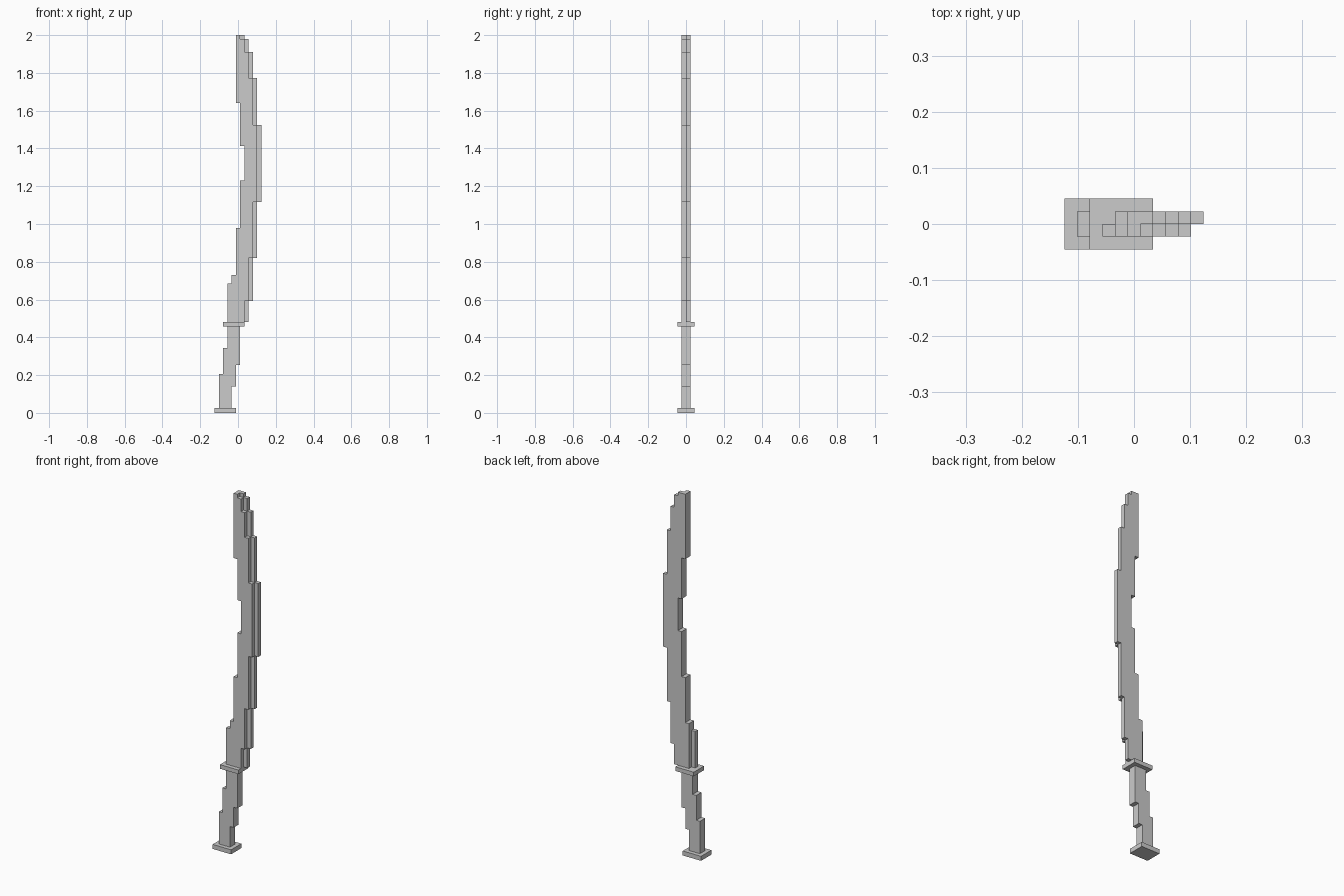
import bpy, bmesh

if "Cube" in bpy.data.objects:
    bpy.data.objects.remove(bpy.data.objects["Cube"])

V = 0.0226           # step width
H = V / 2            # all edges lie on odd multiples of half a step


def prism(name, outline, y0, y1):
    """Extrude an x/z outline from y0 to y1."""
    bm = bmesh.new()
    face = bm.faces.new([bm.verts.new((x, y0, z)) for x, z in outline])
    ext = bmesh.ops.extrude_face_region(bm, geom=[face])
    moved = [g for g in ext["geom"] if isinstance(g, bmesh.types.BMVert)]
    bmesh.ops.translate(bm, verts=moved, vec=(0, y1 - y0, 0))
    bmesh.ops.recalc_face_normals(bm, faces=bm.faces)
    mesh = bpy.data.meshes.new(name)
    bm.to_mesh(mesh)
    bm.free()
    obj = bpy.data.objects.new(name, mesh)
    bpy.context.collection.objects.link(obj)
    return obj


def stepped(z0, left, right):
    """Stepped outline; each side lists (edge in half steps, top z)."""
    def side(steps):
        pts, z = [], z0
        for k, top in steps:
            pts += [(k * H, z), (k * H, top)]
            z = top
        return pts
    return side(right) + side(left)[::-1]


# Pommel and guard plates
prism("pommel", stepped(0, [(-11, .025)], [(-1, .025)]), -2 * V, 2 * V)
prism("guard", stepped(.458, [(-7, .481)], [(3, .481)]), -2 * V, 2 * V)

# Handle, leaning in steps
prism("handle", stepped(.025, [(-9, .205), (-7, .343), (-5, .458)],
                        [(-3, .14), (-1, .253), (1, .458)]), -V, V)

# Blade: two layers, the back one reaching one step further
spine = [(-1, .98), (1, 1.23), (3, 1.412), (1, 1.64), (-1, 2.0)]
edge = [(5, .593), (7, .82), (9, 1.117), (11, 1.525),
        (9, 1.773), (7, 1.91), (5, 1.98), (3, 2.0)]
prism("blade_back", stepped(.481, [(-3, .73)] + spine, edge), 0, V)
prism("blade_front", stepped(.481, [(-5, .684), (-3, .73)] + spine,
                             [(k - 2, z) for k, z in edge]), -V, 0)
